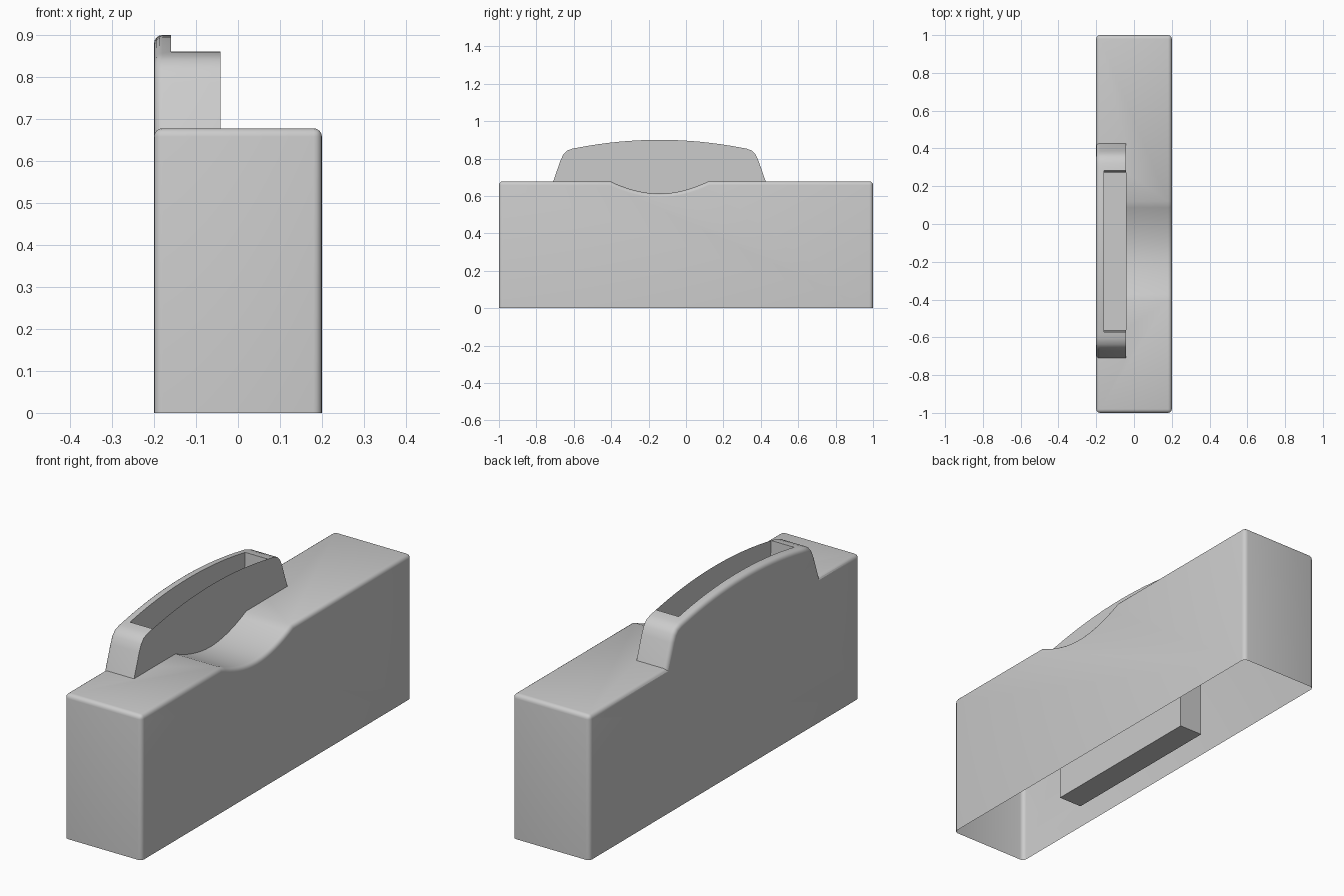
import bpy, bmesh, math

if "Cube" in bpy.data.objects:
    bpy.data.objects.remove(bpy.data.objects["Cube"])

TOP = 0.678      # top of the main body
MID = -0.142     # centre of the guard and the scoop along y


def extrude_profile(name, pts, x0, x1, bevel_test=None, width=0.02):
    """Extrude a (y, z) outline from x0 to x1 and round the chosen edges."""
    bm = bmesh.new()
    face = bm.faces.new([bm.verts.new((x0, y, z)) for y, z in pts])
    out = bmesh.ops.extrude_face_region(bm, geom=[face])
    moved = [v for v in out["geom"] if isinstance(v, bmesh.types.BMVert)]
    bmesh.ops.translate(bm, verts=moved, vec=(x1 - x0, 0, 0))
    bmesh.ops.recalc_face_normals(bm, faces=bm.faces)
    if bevel_test:
        edges = [e for e in bm.edges if bevel_test(*[v.co for v in e.verts])]
        bmesh.ops.bevel(bm, geom=edges, offset=width, segments=4,
                        profile=0.5, affect='EDGES', clamp_overlap=True)
    mesh = bpy.data.meshes.new(name)
    bm.to_mesh(mesh)
    bm.free()
    ob = bpy.data.objects.new(name, mesh)
    bpy.context.collection.objects.link(ob)
    return ob


def boolean(target, tool, operation):
    mod = target.modifiers.new(operation, 'BOOLEAN')
    mod.operation, mod.object, mod.solver = operation, tool, 'EXACT'
    bpy.context.view_layer.objects.active = target
    bpy.ops.object.modifier_apply(modifier=mod.name)
    bpy.data.objects.remove(tool)


# Main body with the finger scoop in its top
scoop = []
for i in range(17):
    t = -1 + i / 8
    scoop.append((MID - 0.262 * t, TOP - 0.066 * (1 - abs(t) ** 1.9)))
outline = [(-1, 0), (1, 0), (1, TOP)] + scoop + [(-1, TOP)]


def body_edge(a, b):
    if a.z < 0.001 and b.z < 0.001:
        return False
    along_x = abs(a.x - b.x) > 0.01
    return not along_x or (abs(a.y) > 0.99 and a.z > 0.1)


body = extrude_profile("holder_body", outline, -0.2, 0.2, body_edge)

# Arched guard behind the slot, with its two end posts
half = [(0.568, TOP), (0.53, 0.787), (0.515, 0.82), (0.495, 0.842), (0.465, 0.853)]
half += [(0.44 * k / 8, 0.9 - 0.0425 * (k / 8) ** 2) for k in range(8, 0, -1)]
arch = [(MID + d, z) for d, z in half] + [(MID, 0.9)]
arch += [(MID - d, z) for d, z in reversed(half)]
guard_outline = [(MID - 0.568, 0.5), (MID + 0.568, 0.5)] + arch


def guard_edge(a, b):
    return max(a.x, b.x) < -0.19 and min(a.z, b.z) > TOP - 0.001


guard = extrude_profile("guard", guard_outline, -0.2, -0.042, guard_edge)
boolean(body, guard, 'UNION')

# Deep slot, flared above the body and open at the front of the guard
slot_outline = [(-0.56, 0.07), (0.272, 0.07), (0.272, TOP), (0.287, 0.95),
                (-0.577, 0.95), (-0.56, TOP)]
slot = extrude_profile("slot_cutter", slot_outline, -0.16, -0.042)
boolean(body, slot, 'DIFFERENCE')

# Open underside: the body is a thin shell
bm = bmesh.new()
bm.from_mesh(body.data)
base = [f for f in bm.faces if all(v.co.z < 0.001 for v in f.verts)]
bmesh.ops.delete(bm, geom=base, context='FACES')
bm.to_mesh(body.data)
bm.free()

bpy.ops.object.select_all(action='DESELECT')
body.select_set(True)
bpy.context.view_layer.objects.active = body
bpy.ops.object.shade_smooth_by_angle(angle=math.radians(30))
